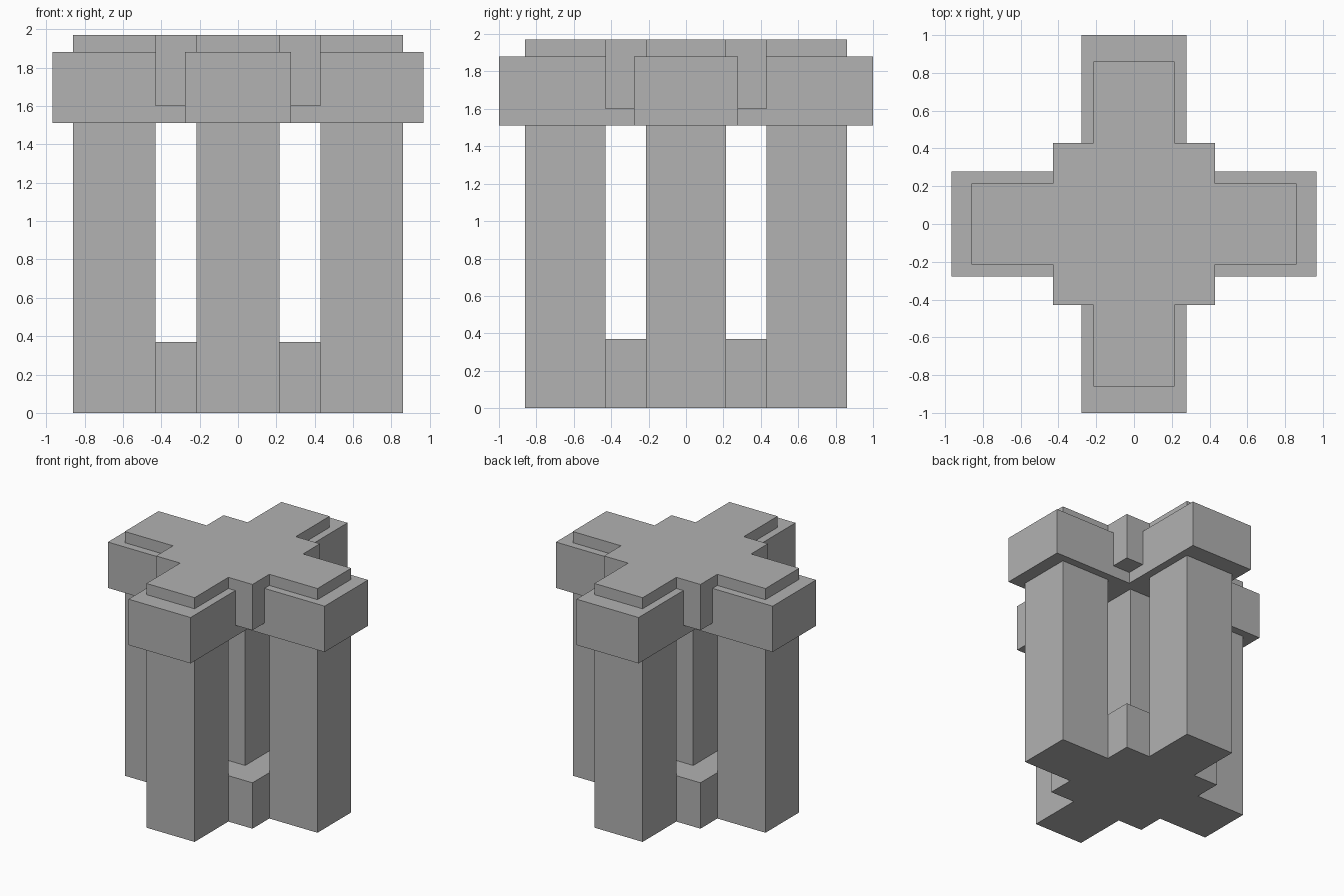
import bpy

if "Cube" in bpy.data.objects:
    bpy.data.objects.remove(bpy.data.objects["Cube"])

stone = bpy.data.materials.new("grey stone")
stone.diffuse_color = (0.445, 0.445, 0.445, 1)
stone.use_nodes = True
stone.node_tree.nodes["Principled BSDF"].inputs["Base Color"].default_value = stone.diffuse_color


def box(name, x, y, z):
    """Box spanning the given (low, high) ranges."""
    bpy.ops.mesh.primitive_cube_add(size=1, location=[sum(r) / 2 for r in (x, y, z)])
    ob = bpy.context.object
    ob.name = name
    ob.scale = [r[1] - r[0] for r in (x, y, z)]
    bpy.ops.object.transform_apply(location=False, rotation=False, scale=True)
    ob.data.materials.append(stone)
    return ob


def span(half):
    return (-half, half)


PILLAR, CORE, OUTER = 0.215, 0.43, 0.86
BAR, TOP = 0.277, 1.97
BAR_Z = (1.51, 1.88)

# Square base block, roof block and slim centre column
box("base_block", span(CORE), span(CORE), (0, 0.37))
box("roof_block", span(CORE), span(CORE), (1.60, TOP))
box("centre_column", span(PILLAR), span(PILLAR), (0.37, BAR_Z[0]))

# Four outer pillars
for side, s in (("right", 1), ("left", -1)):
    box("pillar_" + side, sorted((s * CORE, s * OUTER)), span(PILLAR), (0, TOP))
for side, s in (("back", 1), ("front", -1)):
    box("pillar_" + side, span(PILLAR), sorted((s * CORE, s * OUTER)), (0, TOP))

# Crossed collar beams wrapping the pillar heads
box("beam_front_back", span(BAR), span(1.0), BAR_Z)
for side, s in (("right", 1), ("left", -1)):
    box("beam_" + side, sorted((s * BAR, s * 0.967)), span(BAR), BAR_Z)
